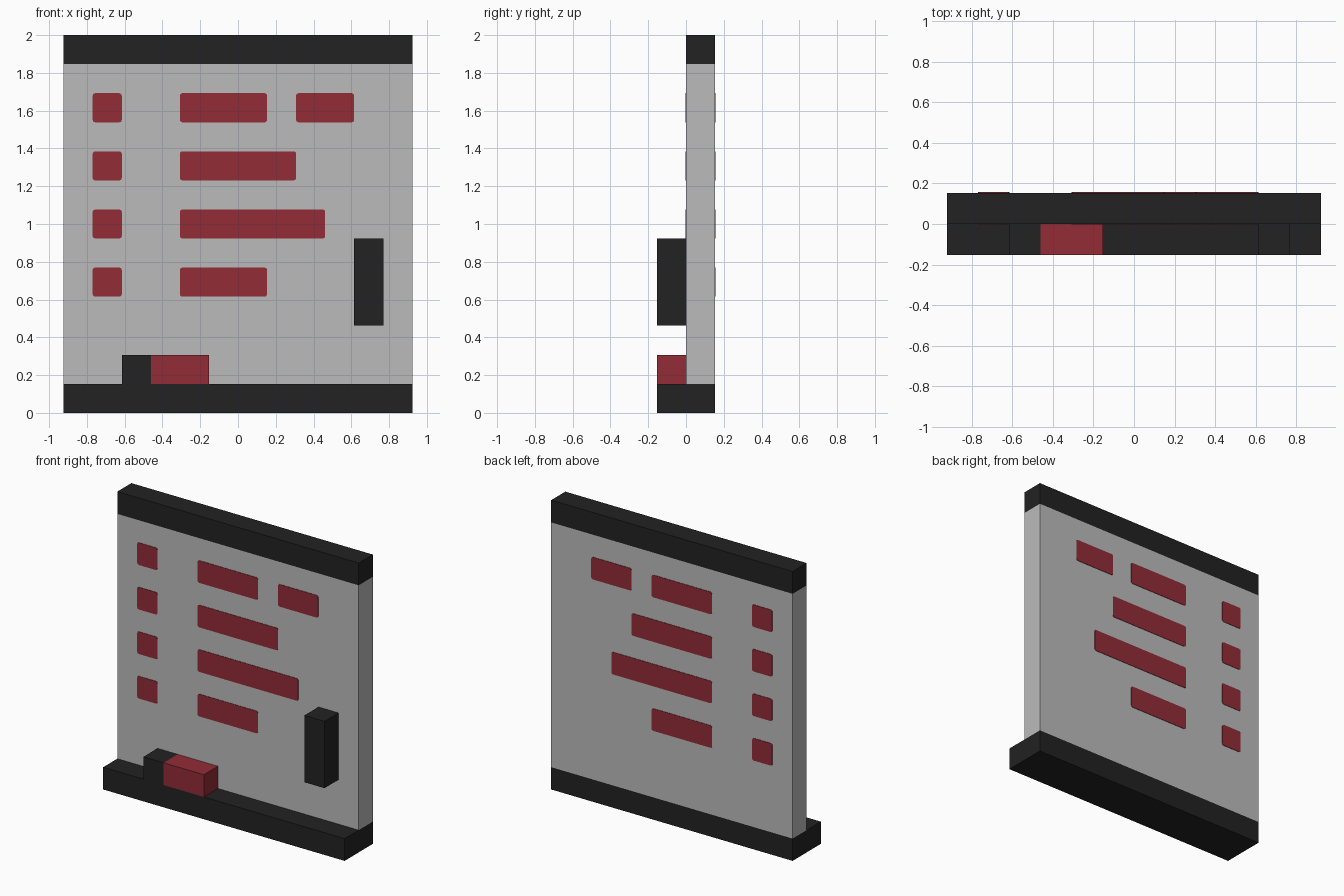
import bpy
import bmesh
from mathutils import Vector

if "Cube" in bpy.data.objects:
    bpy.data.objects.remove(bpy.data.objects["Cube"], do_unlink=True)

U = 2 / 13          # grid module: the model is 12 wide and 13 high
PLATE = 0.003       # thickness of the written marks


def material(name, rgb):
    mat = bpy.data.materials.new(name)
    mat.use_nodes = True
    mat.diffuse_color = (*rgb, 1)
    mat.node_tree.nodes["Principled BSDF"].inputs["Base Color"].default_value = (*rgb, 1)
    return mat


BLACK = material("black", (0.016, 0.016, 0.016))
GREY = material("board grey", (0.5, 0.5, 0.5))
RED = material("marker red", (0.29, 0.025, 0.037))


def box(name, low, high, mat, corner=0):
    """Box between two corners in modules; corner rounds the edges along y."""
    low, high = Vector(low) * U, Vector(high) * U
    size, centre = high - low, (low + high) / 2
    bm = bmesh.new()
    bmesh.ops.create_cube(bm, size=1)
    for v in bm.verts:
        v.co = Vector(a * b for a, b in zip(v.co, size))
    if corner:
        edges = [e for e in bm.edges
                 if abs(e.verts[0].co.y - e.verts[1].co.y) > size.y / 2]
        bmesh.ops.bevel(bm, geom=edges, offset=corner, segments=2,
                        profile=0.5, affect='EDGES')
    mesh = bpy.data.meshes.new(name)
    bm.to_mesh(mesh)
    bm.free()
    mesh.materials.append(mat)
    obj = bpy.data.objects.new(name, mesh)
    obj.location = centre
    bpy.context.collection.objects.link(obj)
    return obj


# Board with its top rail and the deeper tray below
box("board", (-6, 0, 1), (6, 1, 12), GREY)
box("top_rail", (-6, 0, 12), (6, 1, 13), BLACK)
box("bottom_tray", (-6, -1, 0), (6, 1, 1), BLACK)

# Eraser on the board, marker lying on the tray
box("eraser", (4, -1, 3), (5, 0, 6), BLACK)
box("marker_cap", (-4, -1, 1), (-3, 0, 2), BLACK)
box("marker_body", (-3, -1, 1), (-1, 0, 2), RED)

# Written marks: a bullet and one or two strokes per row, on both faces
rows = {
    10: [(-2, 1), (2, 4)],
    8: [(-2, 2)],
    6: [(-2, 3)],
    4: [(-2, 1)],
}
depth = PLATE / U
for side, y in (("front", -depth), ("back", 1)):
    for z, strokes in rows.items():
        for i, (x0, x1) in enumerate([(-5, -4)] + strokes):
            kind = "stroke" if i else "bullet"
            box(f"{side}_{kind}", (x0, y, z), (x1, y + depth, z + 1), RED, corner=0.012)
